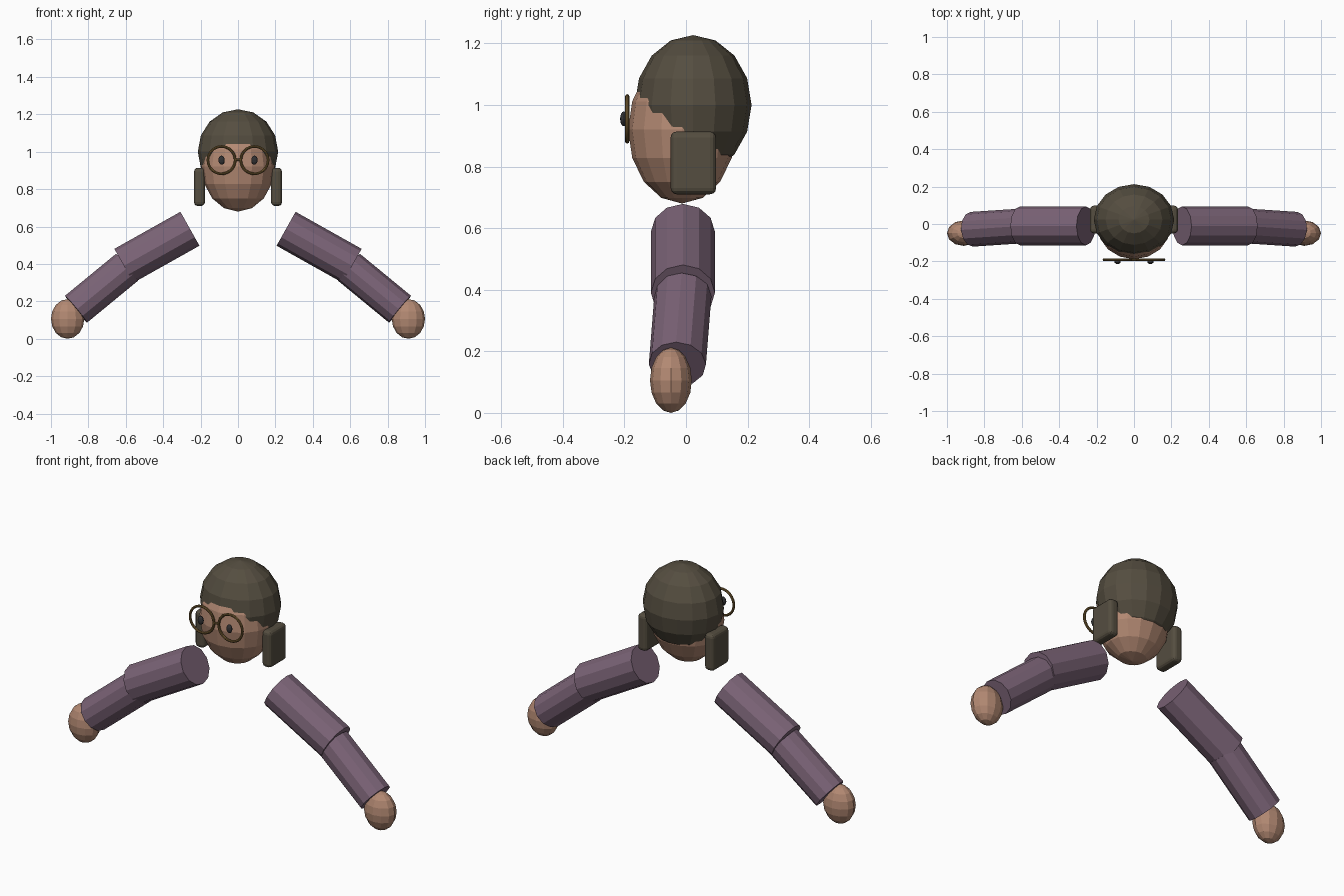
import bpy
import math
from mathutils import Vector

cube = bpy.data.objects.get("Cube")
if cube:
    bpy.data.objects.remove(cube, do_unlink=True)


def material(name, color):
    mat = bpy.data.materials.new(name)
    mat.use_nodes = True
    mat.diffuse_color = (*color, 1)
    mat.node_tree.nodes["Principled BSDF"].inputs["Base Color"].default_value = (*color, 1)
    return mat


SKIN = material("skin", (0.45, 0.25, 0.17))
HAIR = material("dark brown hair", (0.09, 0.075, 0.051))
SLEEVE = material("plum cloth", (0.20, 0.127, 0.185))
BRASS = material("brass", (0.19, 0.115, 0.035))
DARK = material("eye black", (0.03, 0.03, 0.032))


def finish(name, mat):
    obj = bpy.context.object
    obj.name = obj.data.name = name
    obj.data.materials.clear()
    obj.data.materials.append(mat)
    return obj


def ellipsoid(name, mat, center, radii, segments=16, rings=8):
    bpy.ops.mesh.primitive_uv_sphere_add(segments=segments, ring_count=rings, radius=1, location=center)
    obj = finish(name, mat)
    obj.scale = radii
    return obj


def tube(name, mat, start, end, radius, sides=12):
    start, end = Vector(start), Vector(end)
    axis = end - start
    bpy.ops.mesh.primitive_cylinder_add(vertices=sides, radius=radius, depth=axis.length,
                                        location=(start + end) / 2)
    obj = finish(name, mat)
    obj.rotation_euler = axis.to_track_quat("Z", "Y").to_euler()
    return obj


# Head and hair are overlapping ellipsoids; their crossing forms the hairline
ellipsoid("head", SKIN, (0, -0.013, 0.92), (0.195, 0.175, 0.24))
ellipsoid("hair", HAIR, (0, 0.023, 1.0), (0.215, 0.19, 0.227))

for side, s in (("left", 1), ("right", -1)):
    # Rounded block beside each cheek
    bpy.ops.mesh.primitive_cube_add(size=1, location=(s * 0.206, 0.024, 0.812))
    block = finish(side + "_side_hair", HAIR)
    block.scale = (0.058, 0.148, 0.204)
    bpy.ops.object.transform_apply(location=False, rotation=False, scale=True)
    bevel = block.modifiers.new("round_edges", "BEVEL")
    bevel.width = 0.02
    bevel.segments = 3

    # Eye and round spectacle rim
    ellipsoid(side + "_eye", DARK, (s * 0.088, -0.202, 0.955), (0.017, 0.012, 0.024), 12, 8)
    bpy.ops.mesh.primitive_torus_add(major_segments=28, minor_segments=8, major_radius=0.073,
                                     minor_radius=0.007, location=(s * 0.088, -0.191, 0.955),
                                     rotation=(math.pi / 2, 0, 0))
    finish(side + "_spectacle_rim", BRASS)
    bpy.ops.object.shade_smooth_by_angle()

    # Two-piece sleeve and hand
    tube(side + "_upper_arm", SLEEVE, (s * 0.257, -0.01, 0.588), (s * 0.61, -0.01, 0.39), 0.104)
    tube(side + "_forearm", SLEEVE, (s * 0.593, -0.01, 0.3825), (s * 0.866, -0.028, 0.158), 0.093)
    ellipsoid(side + "_hand", SKIN, (s * 0.911, -0.049, 0.106), (0.089, 0.068, 0.106), 12, 8)

# Bridge between the rims
tube("spectacle_bridge", BRASS, (-0.02, -0.191, 0.957), (0.02, -0.191, 0.957), 0.006, 8)
